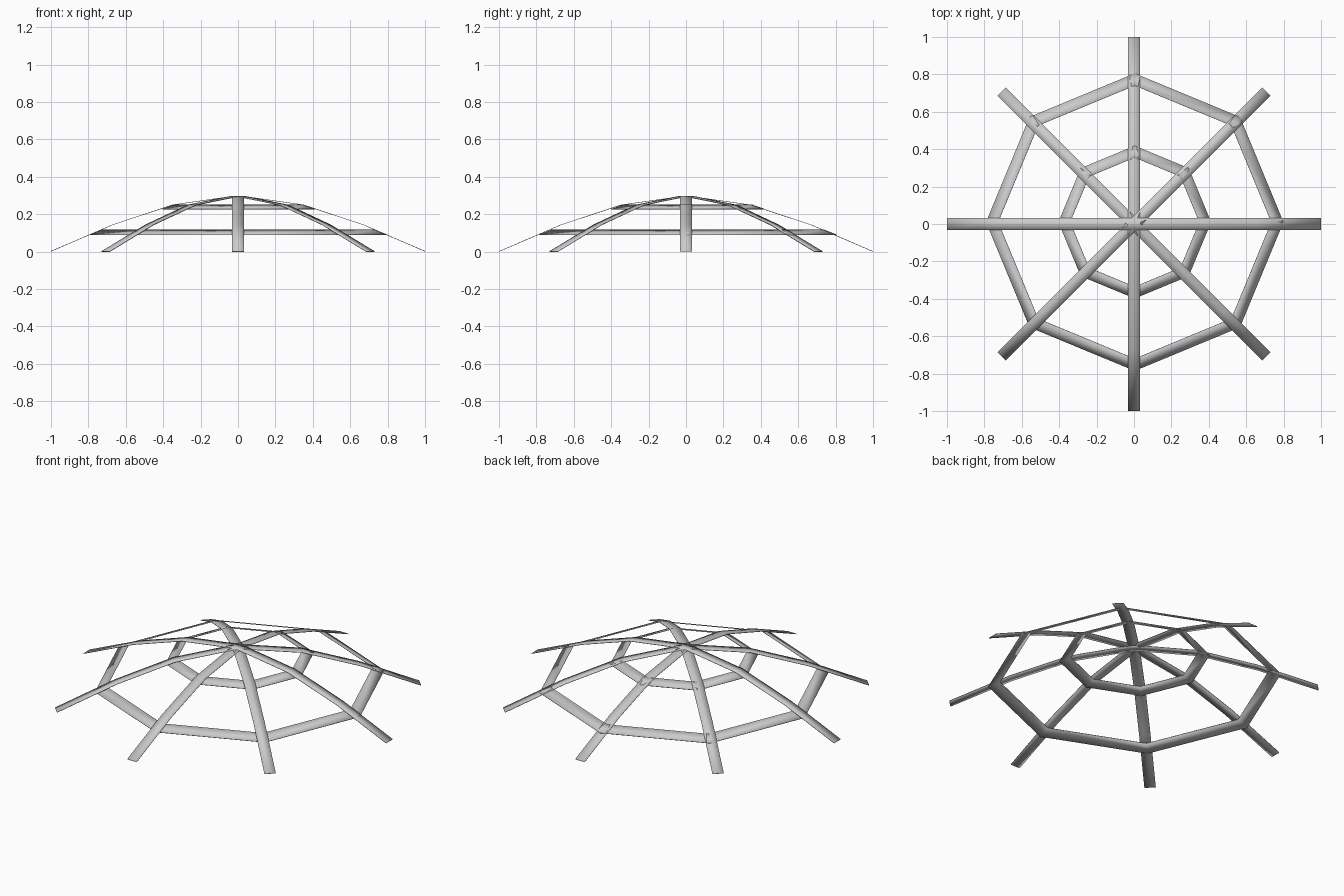
import bpy, bmesh, math
from mathutils import Matrix

old = bpy.data.objects.get("Cube")
if old:
    bpy.data.objects.remove(old)

grey = bpy.data.materials.new("plain grey")
grey.use_nodes = True
colour = (0.6, 0.6, 0.6, 1)
grey.diffuse_color = colour
grey.node_tree.nodes["Principled BSDF"].inputs["Base Color"].default_value = colour

WIDTH = 0.062
SIDES = 8
# Radius and height along one half of a spoke
ARCH = [(0.03, 0.296), (0.35, 0.25), (0.67, 0.144), (1.0, 0.002)]


def finish(name, bm):
    """Turn a sheet into a thin, smooth strip."""
    bmesh.ops.recalc_face_normals(bm, faces=bm.faces)
    if sum(f.normal.z for f in bm.faces) < 0:
        bmesh.ops.reverse_faces(bm, faces=bm.faces)
    mesh = bpy.data.meshes.new(name)
    bm.to_mesh(mesh)
    bm.free()
    mesh.materials.append(grey)
    obj = bpy.data.objects.new(name, mesh)
    bpy.context.collection.objects.link(obj)
    solid = obj.modifiers.new("thin", 'SOLIDIFY')
    solid.thickness = 0.003
    solid.offset = 0
    bpy.ops.object.select_all(action='DESELECT')
    obj.select_set(True)
    bpy.context.view_layer.objects.active = obj
    bpy.ops.object.shade_smooth_by_angle(angle=math.radians(40))
    return obj


def spoke(name, angle, lift):
    """Arched bar running across the whole web."""
    bm = bmesh.new()
    path = [(-r, z) for r, z in reversed(ARCH)] + ARCH
    rows = [[bm.verts.new((x, s * WIDTH / 2, z + lift)) for s in (-1, 1)]
            for x, z in path]
    for a, b in zip(rows, rows[1:]):
        bm.faces.new((a[0], b[0], b[1], a[1]))
    bm.transform(Matrix.Rotation(angle, 4, 'Z'))
    finish(name, bm)


def ring(name, outer, inner):
    """Sloping octagonal band, given as (radius, height) edges."""
    bm = bmesh.new()
    rows = []
    for i in range(SIDES):
        a = i * math.tau / SIDES
        rows.append([bm.verts.new((r * math.cos(a) + 0.004,
                                   r * math.sin(a) + 0.01, z))
                     for r, z in (outer, inner)])
    for i, a in enumerate(rows):
        b = rows[(i + 1) % SIDES]
        bm.faces.new((a[0], b[0], b[1], a[1]))
    finish(name, bm)


# Four crossing bars make eight spokes
for i, name in enumerate(("cross_spoke", "diagonal_spoke_a",
                          "long_spoke", "diagonal_spoke_b")):
    spoke(name, i * math.pi / 4, -0.0005 * i)

# Two web rings lying on the spokes
ring("outer_ring", (0.795, 0.09), (0.73, 0.116))
ring("inner_ring", (0.408, 0.228), (0.345, 0.25))
